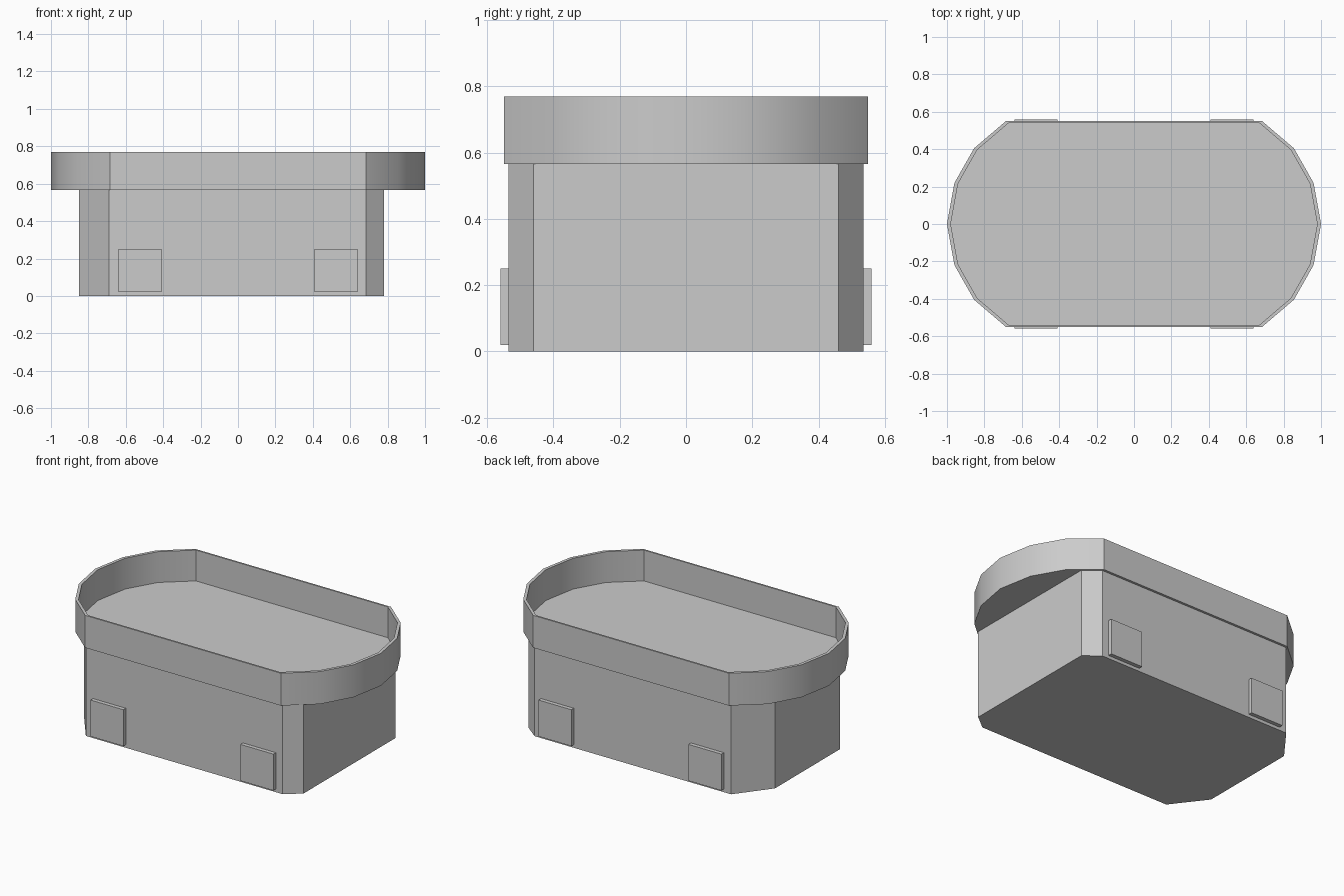
import bpy
import bmesh
import math

cube = bpy.data.objects.get("Cube")
if cube:
    bpy.data.objects.remove(cube, do_unlink=True)

grey = bpy.data.materials.new("light_grey")
grey.use_nodes = True
colour = (0.6, 0.6, 0.6, 1)
grey.diffuse_color = colour
grey.node_tree.nodes["Principled BSDF"].inputs["Base Color"].default_value = colour


def finish(bm, name):
    bmesh.ops.recalc_face_normals(bm, faces=bm.faces)
    mesh = bpy.data.meshes.new(name)
    bm.to_mesh(mesh)
    bm.free()
    mesh.materials.append(grey)
    obj = bpy.data.objects.new(name, mesh)
    bpy.context.collection.objects.link(obj)
    return obj


def loft(name, rings):
    """Skin a stack of (outline, height) rings and cap both ends."""
    bm = bmesh.new()
    loops = [[bm.verts.new((x, y, z)) for x, y in outline] for outline, z in rings]
    n = len(loops[0])
    for a, b in zip(loops, loops[1:]):
        for i in range(n):
            j = (i + 1) % n
            bm.faces.new((a[i], a[j], b[j], b[i]))
    bm.faces.new(loops[0][::-1])
    bm.faces.new(loops[-1])
    return finish(bm, name)


def mirror_y(half):
    """Close an outline whose half runs along the +y side."""
    return half + [(x, -y) for x, y in reversed(half) if y > 0]


# Body with small chamfers at +x and deeper ones at -x
body = mirror_y([(0.78, 0.46), (0.685, 0.535), (-0.69, 0.535), (-0.85, 0.325)])
loft("body", [(body, 0), (body, 0.57)])

# Shallow tray with rounded ends and a thin raised rim
arc = [(1, 0), (0.96, 0.22), (0.855, 0.405), (0.685, 0.55)]
outer = mirror_y(arc + [(-x, y) for x, y in reversed(arc)])
inner = [(x * 0.98, y * 0.98) for x, y in outer]
tray = loft("tray", [(outer, 0.565), (outer, 0.77), (inner, 0.77), (inner, 0.575)])
bpy.context.view_layer.objects.active = tray
tray.select_set(True)
bpy.ops.object.shade_smooth_by_angle(angle=math.radians(30))

# Square pads low on both long sides
for side, sy in (("front", -1), ("back", 1)):
    for end, sx in (("left", 1), ("right", -1)):
        bm = bmesh.new()
        bmesh.ops.create_cube(bm, size=1)
        bmesh.ops.scale(bm, vec=(0.23, 0.05, 0.23), verts=bm.verts)
        bmesh.ops.translate(bm, vec=(sx * 0.525, sy * 0.535, 0.135), verts=bm.verts)
        finish(bm, f"{side}_{end}_pad")
